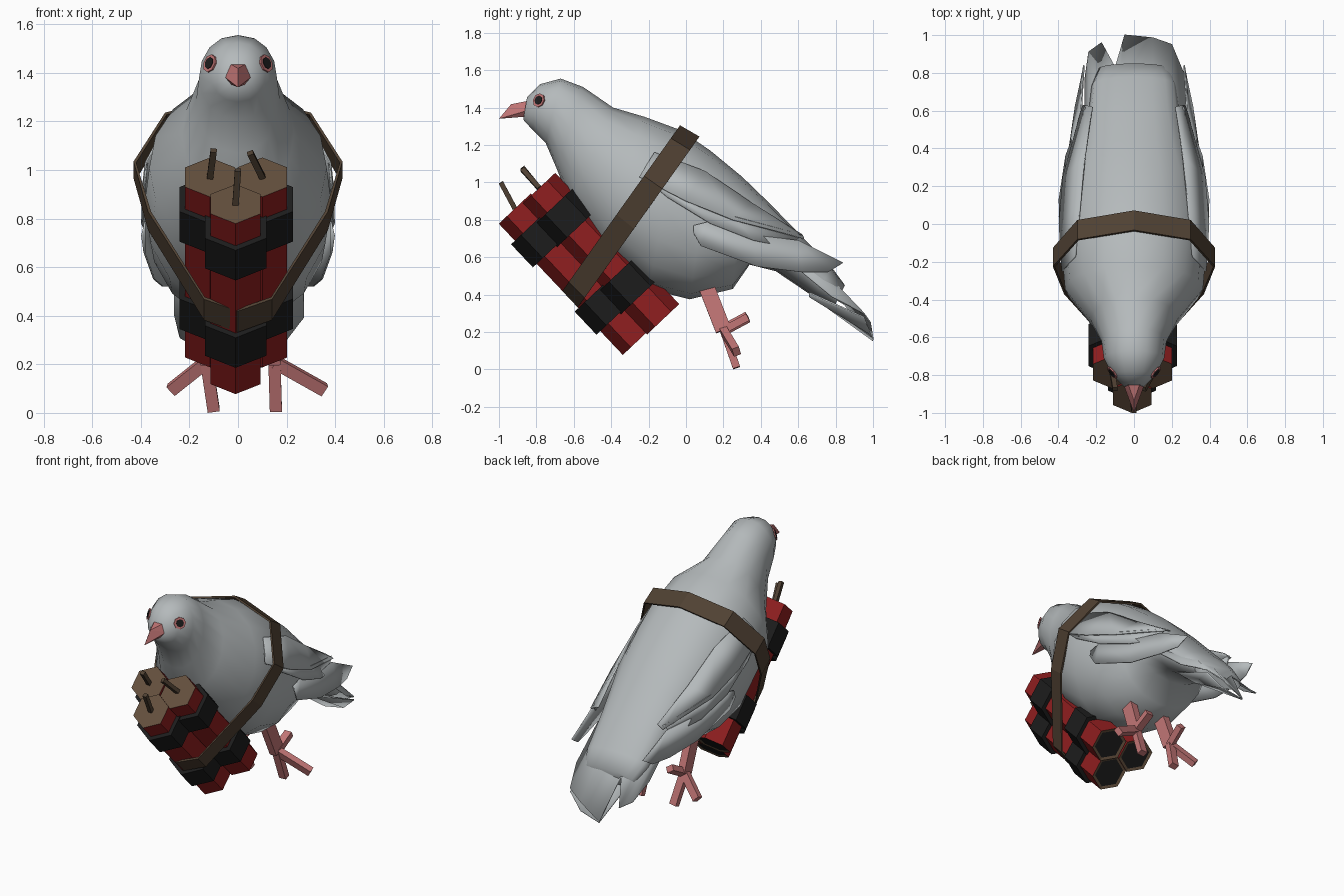
import bpy, bmesh, math
from mathutils import Vector

cube = bpy.data.objects.get("Cube")
if cube:
    bpy.data.objects.remove(cube)


def material(name, rgb):
    m = bpy.data.materials.new(name)
    m.use_nodes = True
    m.diffuse_color = (*rgb, 1)
    m.node_tree.nodes["Principled BSDF"].inputs["Base Color"].default_value = (*rgb, 1)
    return m


GREY = material("feather grey", (0.46, 0.49, 0.50))
RED = material("stick red", (0.28, 0.013, 0.014))
BLACK = material("tape black", (0.012, 0.012, 0.012))
BROWN = material("paper brown", (0.125, 0.078, 0.046))
STRAP = material("strap brown", (0.08, 0.053, 0.033))
PINK = material("skin pink", (0.54, 0.18, 0.18))


def finish(bm, name, mats, smooth=None):
    bmesh.ops.recalc_face_normals(bm, faces=bm.faces)
    mesh = bpy.data.meshes.new(name)
    bm.to_mesh(mesh)
    bm.free()
    for m in mats:
        mesh.materials.append(m)
    ob = bpy.data.objects.new(name, mesh)
    bpy.context.collection.objects.link(ob)
    if smooth:
        bpy.ops.object.select_all(action='DESELECT')
        ob.select_set(True)
        bpy.context.view_layer.objects.active = ob
        bpy.ops.object.shade_smooth_by_angle(angle=math.radians(smooth))
    return ob


def loft(name, rings, mat, closed=False, smooth=None):
    """Skin a list of equal-length closed rings."""
    bm = bmesh.new()
    rows = [[bm.verts.new(p) for p in r] for r in rings]
    n = len(rows[0])
    for a, b in zip(rows, rows[1:] + (rows[:1] if closed else [])):
        for i in range(n):
            j = (i + 1) % n
            bm.faces.new((a[i], a[j], b[j], b[i]))
    if not closed:
        bm.faces.new(rows[0])
        bm.faces.new(rows[-1])
    return finish(bm, name, [mat], smooth)


def strip(name, upper, lower, mat, side=1):
    """Thin sheet of quads between two rows of points."""
    bm = bmesh.new()
    rows = [[bm.verts.new((x * side, y, z)) for x, y, z in r] for r in (upper, lower)]
    for i in range(len(upper) - 1):
        bm.faces.new((rows[0][i], rows[0][i + 1], rows[1][i + 1], rows[1][i]))
    ob = finish(bm, name, [mat], 40)
    mod = ob.modifiers.new("thickness", 'SOLIDIFY')
    mod.thickness = 0.008
    mod.offset = 0
    return ob


def bar(name, a, b, w, t, mat):
    """Flat rectangular bar from a to b."""
    a, b = Vector(a), Vector(b)
    d = (b - a).normalized()
    u = d.cross(Vector((0, 1, 0.3))).normalized() * w / 2
    v = d.cross(u).normalized() * t / 2
    return loft(name, [[p + u + v, p - u + v, p - u - v, p + u - v] for p in (a, b)], mat)


# Body: elliptical sections given by top point, bottom point and half width
SECTIONS = [
    (-0.85, 1.455, -0.87, 1.335, 0.055), (-0.78, 1.525, -0.82, 1.28, 0.115),
    (-0.67, 1.555, -0.75, 1.21, 0.16), (-0.55, 1.51, -0.69, 1.07, 0.172),
    (-0.39, 1.40, -0.62, 0.89, 0.23), (-0.22, 1.35, -0.47, 0.67, 0.365),
    (-0.03, 1.28, -0.20, 0.43, 0.385), (0.13, 1.17, 0.02, 0.375, 0.37),
    (0.30, 1.03, 0.25, 0.43, 0.33), (0.45, 0.885, 0.34, 0.56, 0.28),
    (0.62, 0.71, 0.48, 0.525, 0.245), (0.78, 0.545, 0.68, 0.39, 0.225),
    (0.85, 0.45, 0.79, 0.33, 0.19)]
SEG = 16


def section(ty, tz, by, bz, w):
    ring = []
    for i in range(SEG):
        a = 2 * math.pi * i / SEG
        s, c = math.sin(a), math.cos(a)
        k = (1 + c) / 2
        x = w * math.copysign(abs(s) ** 0.9, s)
        ring.append((x, by + (ty - by) * k, bz + (tz - bz) * k))
    return ring


loft("body", [section(*s) for s in SECTIONS], GREY, smooth=70)

# Tail fan with a notch between its two lobes, and a panel below it
tips = [(-0.26, 0.76, 0.40), (-0.24, 0.91, 0.31), (-0.17, 0.96, 0.27), (-0.10, 0.83, 0.42),
        (-0.05, 1.0, 0.16), (0.10, 0.985, 0.25), (0.20, 0.95, 0.30), (0.27, 0.78, 0.39)]
roots = [(x, 0.55, 0.74 - 2.2 * x * x) for x, y, z in tips]
strip("tail_fan", roots, tips, GREY)
strip("tail_underside", [(-0.12, 0.66, 0.4), (0.05, 0.66, 0.39), (0.2, 0.66, 0.41)],
      [(-0.05, 1.0, 0.155), (0.1, 0.985, 0.19), (0.2, 0.95, 0.28)], GREY)

# Wings: three overlapping feather layers on each side
WING = {
    "wing_coverts": (
        [(0.31, -0.17, 1.16), (0.285, 0.1, 1.06), (0.26, 0.35, 0.89), (0.22, 0.62, 0.72)],
        [(0.38, -0.25, 1.03), (0.395, 0, 0.9), (0.375, 0.25, 0.8), (0.27, 0.63, 0.7)]),
    "wing_middle_feathers": (
        [(0.375, -0.23, 1.03), (0.385, 0, 0.92), (0.362, 0.25, 0.82), (0.26, 0.62, 0.72)],
        [(0.39, -0.1, 0.92), (0.395, 0.13, 0.78), (0.36, 0.36, 0.69), (0.29, 0.55, 0.65)]),
    "wing_long_feathers": (
        [(0.385, 0.04, 0.77), (0.383, 0.12, 0.79), (0.345, 0.35, 0.72), (0.28, 0.6, 0.69), (0.265, 0.84, 0.57)],
        [(0.395, 0.04, 0.73), (0.385, 0.08, 0.66), (0.345, 0.38, 0.55), (0.31, 0.62, 0.52), (0.28, 0.76, 0.52)])}
for side, tag in ((1, "left"), (-1, "right")):
    for name, (upper, lower) in WING.items():
        strip(f"{tag}_{name}", upper, lower, GREY, side)

    # Eyes: dark plate on a pink rim
    n = Vector((side * 0.75, -0.6, 0.27)).normalized()
    u = n.cross(Vector((0, 0, 1))).normalized()
    v = u.cross(n)
    for part, r, off, mat in (("eye_rim", 0.038, 0.006, PINK), ("eye", 0.025, 0.009, BLACK)):
        c = Vector((side * 0.114, -0.785, 1.438))
        plate = [[c + n * d + (u * math.cos(k * math.pi / 4) + v * math.sin(k * math.pi / 4)) * r
                  for k in range(8)] for d in (off - 0.008, off)]
        loft(f"{tag}_{part}", plate, mat)

    # Legs and toes, the left foot splayed a little wider
    k = 0.04 if side > 0 else 0
    ankle = (side * (0.13 + k / 2), 0.2, 0.21)
    bar(f"{tag}_leg", (side * 0.13, 0.11, 0.44), ankle, 0.05, 0.085, PINK)
    for toe, end in (("front_toe", (0.10 + k * 1.4, 0.27, 0.01)), ("outer_toe", (0.275 + k * 2, 0.27, 0.095)),
                     ("back_toe", (0.11 + k, 0.33, 0.28))):
        bar(f"{tag}_{toe}", ankle, (side * end[0], end[1], end[2]), 0.05, 0.04, PINK)

# Beak: flat-topped wedge bending down to the tip
bm = bmesh.new()
base = [bm.verts.new(p) for p in ((0.03, -0.85, 1.435), (0.058, -0.845, 1.385), (0.03, -0.85, 1.352),
                                  (-0.03, -0.85, 1.352), (-0.058, -0.845, 1.385), (-0.03, -0.85, 1.435))]
ridge = bm.verts.new((0, -0.935, 1.418))
tip = bm.verts.new((0, -1.0, 1.34))
bm.faces.new(base)
for i, j in ((1, 2), (2, 3), (3, 4)):
    bm.faces.new((base[i], base[j], tip))
for i, j in ((0, 1), (4, 5), (5, 0)):
    bm.faces.new((base[i], base[j], ridge))
for i in (1, 4):
    bm.faces.new((base[i], tip, ridge))
finish(bm, "beak", [PINK])

# Stick bundle: hexagonal prisms along a slanted axis
DOWN = Vector((0, 0.687, -0.727))
OUT = Vector((0, -0.727, -0.687))
SIDE = Vector((1, 0, 0))


def hexring(c, r):
    return [c + (OUT * math.cos(k * math.pi / 3) + SIDE * math.sin(k * math.pi / 3)) * r for k in range(6)]


STICKS = {"front": (Vector((-0.01, -0.915, 0.86)), Vector((0.01, -0.075, 0.14))),
          "left": (Vector((0.1, -0.785, 0.97)), Vector((-0.05, -0.09, 0.10))),
          "right": (Vector((-0.115, -0.785, 0.97)), Vector((0.015, -0.09, 0.11)))}
for tag, (top, lean) in STICKS.items():
    end = top + DOWN * 0.965
    ob = loft(f"{tag}_stick", [hexring(top, 0.118), hexring(end, 0.118)], RED)
    ob.data.materials.append(BROWN)
    ob.data.materials.append(BLACK)
    # Brown ends, with a dark core inset in the lower one
    bm = bmesh.new()
    bm.from_mesh(ob.data)
    for f in bm.faces:
        if abs(f.normal.dot(DOWN)) > 0.9:
            f.material_index = 1
    low = [f for f in bm.faces if f.normal.dot(DOWN) > 0.9]
    bmesh.ops.inset_region(bm, faces=low, thickness=0.02, depth=-0.006)
    for f in low:
        f.material_index = 2
    bm.to_mesh(ob.data)
    bm.free()
    bar(f"{tag}_fuse", top, top + lean, 0.026, 0.026, STRAP)
    for part, t in (("upper_tape", 0.125), ("lower_tape", 0.62)):
        loft(f"{tag}_{part}", [hexring(top + DOWN * s, 0.146) for s in (t, t + 0.17)], BLACK)

# Strap looped round the back and the bundle in a slanted plane
half = [(0, 1.275), (0.3, 1.205), (0.43, 1.0), (0.37, 0.79), (0.14, 0.425), (0, 0.375)]
loop = half + [(-x, z) for x, z in half[-2:0:-1]]
hub = Vector((0, -0.29, 0.83))
rings = []
for x, z in loop:
    low = (1.275 - z) / 0.9
    p = Vector((x, 0.02 - low * 0.64, z))
    # The band twists from the slope of the back to that of the bundle
    across = Vector((0, 0.86, -0.5)).lerp(DOWN, low).normalized() * 0.06
    inward = (hub - p).normalized() * 0.012
    rings.append([p + across, p - across, p - across + inward, p + across + inward])
loft("strap", rings, STRAP, closed=True)
